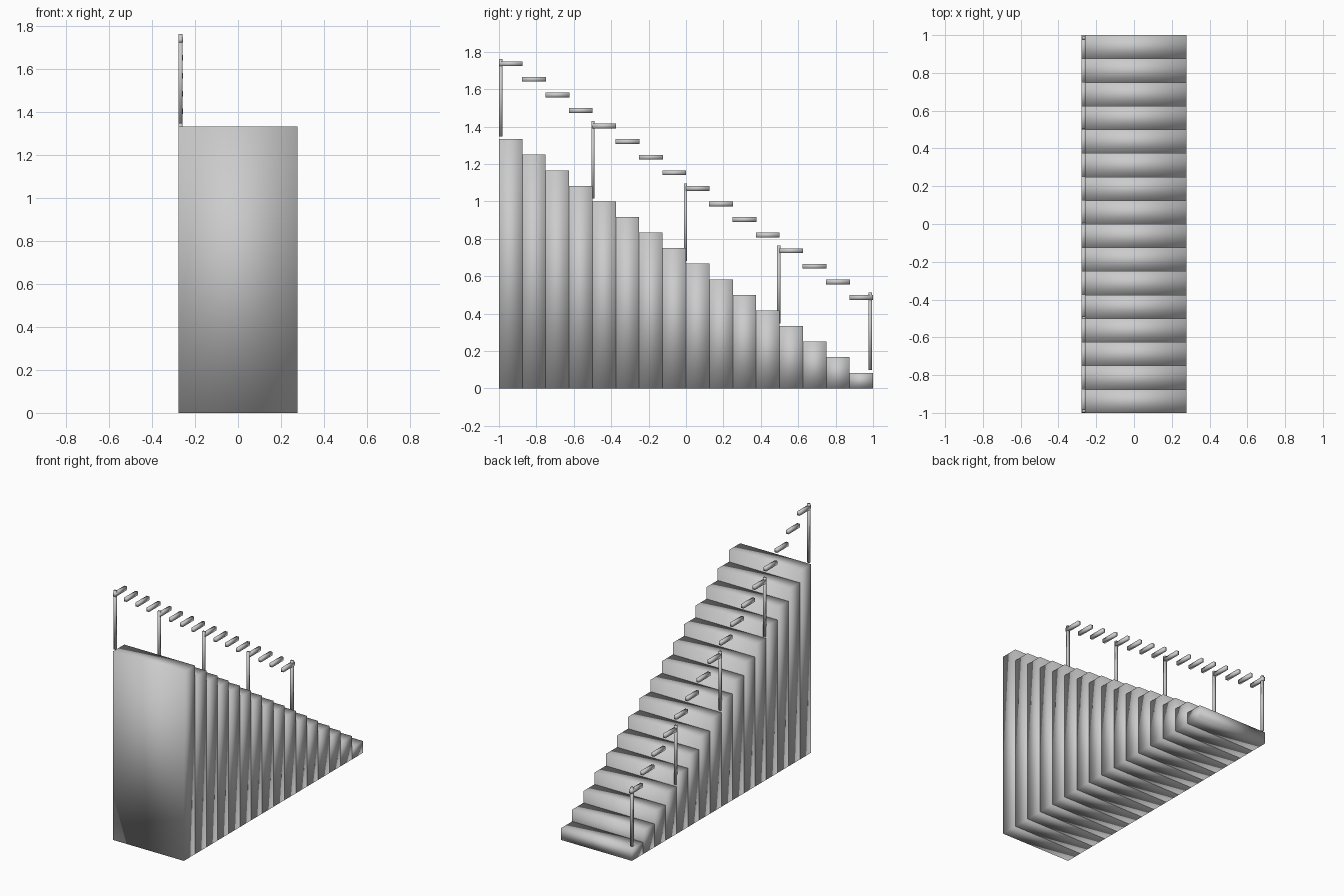
import bpy

if "Cube" in bpy.data.objects:
    bpy.data.objects.remove(bpy.data.objects["Cube"])

STEPS = 16
DEPTH = 2.0 / STEPS
RISE = 1.333 / STEPS
HALF_W = 0.277
RAIL_X = -0.267


def box(name, x, y, z, sx, sy, sz):
    """Smooth-shaded box centred on (x, y, z)."""
    bpy.ops.mesh.primitive_cube_add(size=1, location=(x, y, z))
    ob = bpy.context.object
    ob.name = name
    ob.scale = (sx, sy, sz)
    bpy.ops.object.transform_apply(location=False, rotation=False, scale=True)
    bpy.ops.object.shade_smooth()
    return ob


# solid steps reaching the floor, each with its own short handrail segment
for i in range(STEPS):
    y = -1 + DEPTH * (i + 0.5)
    top = RISE * (STEPS - i)
    box(f"step_{i + 1}", 0, y, top / 2, HALF_W * 2, DEPTH, top)
    box(f"handrail_{i + 1}", RAIL_X, y, top + 0.403, 0.02, DEPTH + 0.002, 0.026)

# thin posts, one every four steps plus one at the foot
for n, (i, y) in enumerate([(0, -0.99), (4, -0.498), (8, -0.002), (12, 0.496), (15, 0.985)]):
    top = RISE * (STEPS - i)
    box(f"rail_post_{n + 1}", RAIL_X, y, top + 0.222, 0.018, 0.017, 0.415)
